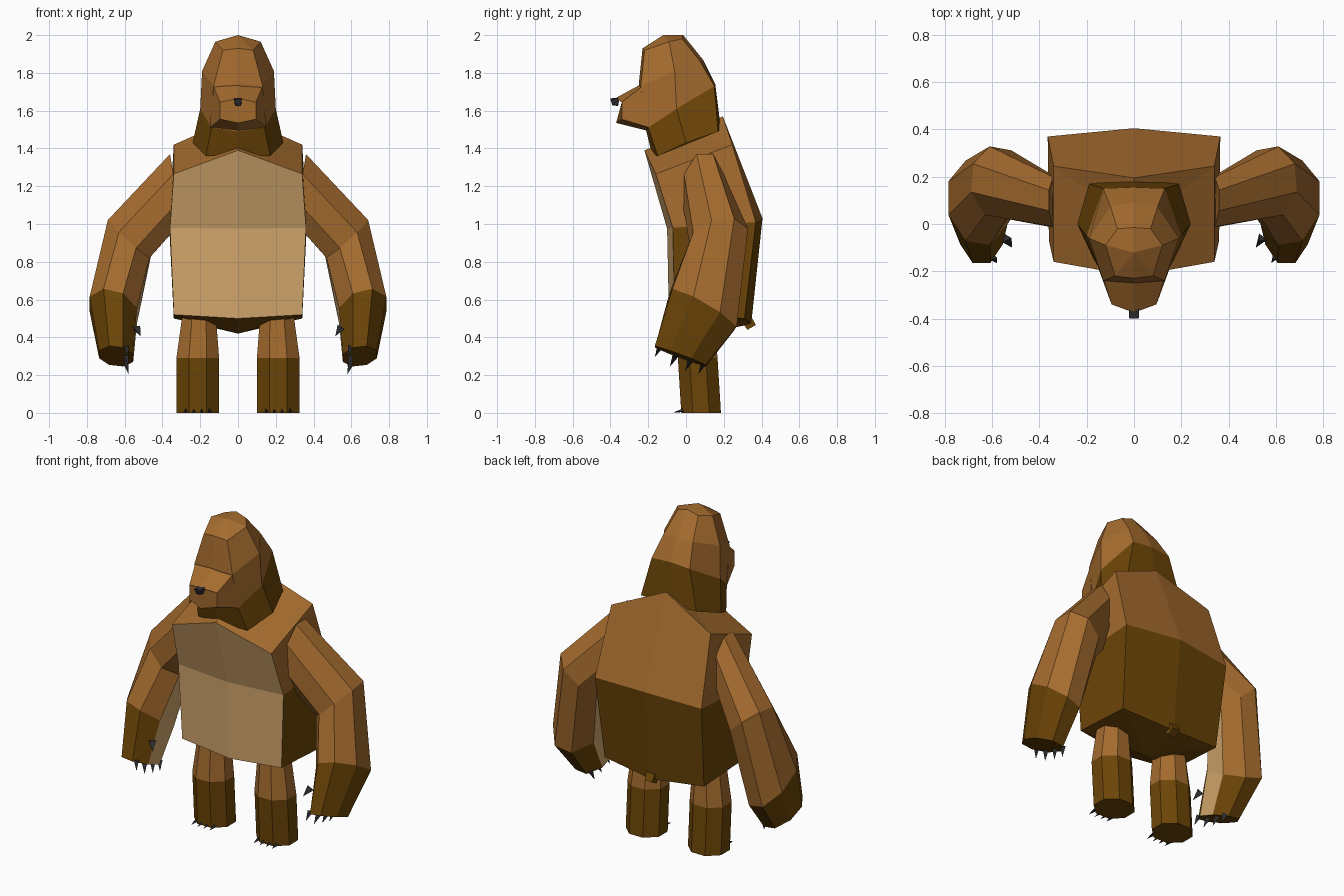
import bpy, bmesh, math
from mathutils import Vector

if "Cube" in bpy.data.objects:
    bpy.data.objects.remove(bpy.data.objects["Cube"])


def material(name, srgb):
    m = bpy.data.materials.new(name)
    m.diffuse_color = [(c / 255) ** 2.2 for c in srgb] + [1]
    m.use_nodes = True
    m.node_tree.nodes["Principled BSDF"].inputs["Base Color"].default_value = m.diffuse_color
    return m


MATS = [material("brown_fur", (163, 107, 50)), material("dark_fur", (108, 71, 16)),
        material("tan_skin", (210, 166, 109)), material("black_claw", (48, 48, 50))]
BROWN, DARK, TAN, BLACK = range(4)


def loft(name, rings, rule, start=None, end=None):
    """Skin closed rings; rule(band, segment) gives the colour, -1/-2 for caps."""
    bm = bmesh.new()
    vs = [[bm.verts.new(p) for p in r] for r in rings]
    n = len(rings[0])
    for b in range(len(vs) - 1):
        for s in range(n):
            t = (s + 1) % n
            bm.faces.new((vs[b][s], vs[b][t], vs[b + 1][t], vs[b + 1][s])).material_index = rule(b, s)
    for ring, tip, key in ((vs[0], start, -1), (vs[-1], end, -2)):
        if tip is None:
            bm.faces.new(ring).material_index = rule(key, 0)
        else:
            c = bm.verts.new(tip)
            for s in range(n):
                bm.faces.new((ring[s], ring[(s + 1) % n], c)).material_index = rule(key, s)
    bmesh.ops.recalc_face_normals(bm, faces=bm.faces)
    me = bpy.data.meshes.new(name)
    bm.to_mesh(me)
    bm.free()
    for m in MATS:
        me.materials.append(m)
    ob = bpy.data.objects.new(name, me)
    bpy.context.collection.objects.link(ob)
    return ob


def sym(half):
    """Complete a half ring that starts and ends on the centre plane."""
    return half + [(-x, y, z) for x, y, z in half[-2:0:-1]]


def octagon(c, u, v):
    """Eight-sided ring; segment 3 faces away from u, segment 7 along u."""
    c, u, v = Vector(c), Vector(u), Vector(v)
    k = 1 / math.cos(math.pi / 8)
    return [c + k * (u * math.cos(a) + v * math.sin(a))
            for a in (math.pi / 8 + i * math.pi / 4 for i in range(8))]


def spike(name, base, tip, w):
    """Small three-sided claw."""
    base, tip = Vector(base), Vector(tip)
    a = (tip - base).orthogonal().normalized()
    b = (tip - base).normalized().cross(a)
    ring = [base + w * (a * math.cos(t) + b * math.sin(t)) for t in (0, 2.09, 4.19)]
    loft(name, [ring], lambda b, s: BLACK, end=tip)


# Torso: tan front panel, dark lower back and sides
def torso_rule(band, s):
    front = s in (0, 5)
    if band == 0:
        return TAN if front else DARK
    if band == 1:
        return TAN if front else BROWN
    return DARK if band == -1 else BROWN


loft("torso", [
    sym([(0, -.09, .50), (.34, -.06, .52), (.34, .31, .50), (0, .345, .47)]),
    sym([(0, -.10, .975), (.36, -.07, .98), (.365, .37, 1.01), (0, .405, 1.03)]),
    sym([(0, -.22, 1.39), (.34, -.16, 1.265), (.34, .245, 1.42), (0, .195, 1.57)]),
], torso_rule, start=(0, .1, .42), end=(0, 0, 1.48))

# Head with a dark neck
loft("head", [
    sym([(0, -.18, 1.37), (.17, -.15, 1.36), (.24, 0, 1.43), (.19, .17, 1.49), (0, .185, 1.5)]),
    sym([(0, -.21, 1.49), (.14, -.20, 1.51), (.2, -.05, 1.61), (.13, .15, 1.73), (0, .155, 1.74)]),
    sym([(0, -.25, 1.74), (.13, -.24, 1.73), (.19, -.06, 1.81), (.1, .075, 1.86), (0, .09, 1.87)]),
    sym([(0, -.23, 1.93), (.08, -.22, 1.92), (.12, -.09, 1.965), (.07, -.02, 1.98), (0, -.015, 2.0)]),
], lambda b, s: DARK if b in (0, -1) else BROWN, end=(0, -.12, 2.0))

# Snout and nose
loft("snout", [
    sym([(0, -.23, 1.745), (.13, -.23, 1.73), (.15, -.19, 1.51), (0, -.19, 1.49)]),
    sym([(0, -.375, 1.665), (.095, -.34, 1.645), (.095, -.34, 1.555), (0, -.37, 1.535)]),
], lambda b, s: BROWN)
loft("nose", [
    sym([(0, -.35, 1.67), (.022, -.35, 1.668), (.016, -.36, 1.628), (0, -.36, 1.625)]),
    sym([(0, -.40, 1.665), (.02, -.40, 1.66), (.014, -.39, 1.63), (0, -.39, 1.628)]),
], lambda b, s: BLACK)

# Tail
loft("tail", [
    [(-.03, .29, .49), (.03, .29, .49), (.03, .34, .52), (-.03, .34, .52)],
    [(-.025, .325, .44), (.025, .325, .44), (.025, .37, .465), (-.025, .37, .465)],
], lambda b, s: DARK)


# Arms: tan inner forearm, dark hand
def arm_rule(band, s):
    if band > 0 and s == 3:
        return TAN
    return DARK if band in (2, -2) else BROWN


for side, label in ((-1, "right"), (1, "left")):
    def m(p):
        return (side * p[0], p[1], p[2])

    arm = [octagon((.33, .09, 1.19), (.03, .01, .18), (0, -.105, 0)),
           octagon((.575, .175, .925), (.11, .02, .10), (.01, -.145, -.01)),
           octagon((.66, .09, .545), (.125, .02, .03), (0, -.17, .10)),
           octagon((.645, -.03, .30), (.09, 0, .01), (0, -.135, .05))]
    loft(label + "_arm", [[m(p) for p in r] for r in arm], arm_rule)

    # Hand claws and thumb claw
    for i, (y, z) in enumerate(((-.14, .34), (-.06, .29), (.02, .265), (.09, .25))):
        spike(f"{label}_hand_claw_{i}", m((.595, y, z + .01)), m((.58, y - .025, z - .045)), .018)
    spike(label + "_thumb_claw", m((.54, -.06, .45)), m((.515, -.1, .405)), .025)

    # Legs with dark feet
    leg = [octagon((.213, .08, 0), (.113, 0, 0), (0, -.105, 0)),
           octagon((.213, .062, .29), (.113, 0, 0), (0, -.105, 0)),
           octagon((.205, .062, .55), (.085, 0, 0), (0, -.085, 0))]
    loft(label + "_leg", [[m(p) for p in r] for r in leg],
         lambda b, s: DARK if b in (0, -1) else BROWN)

    # Toe claws
    for i in range(4):
        x = .15 + i * .042
        spike(f"{label}_toe_claw_{i}", m((x, -.015, .012)), m((x, -.065, .003)), .012)
